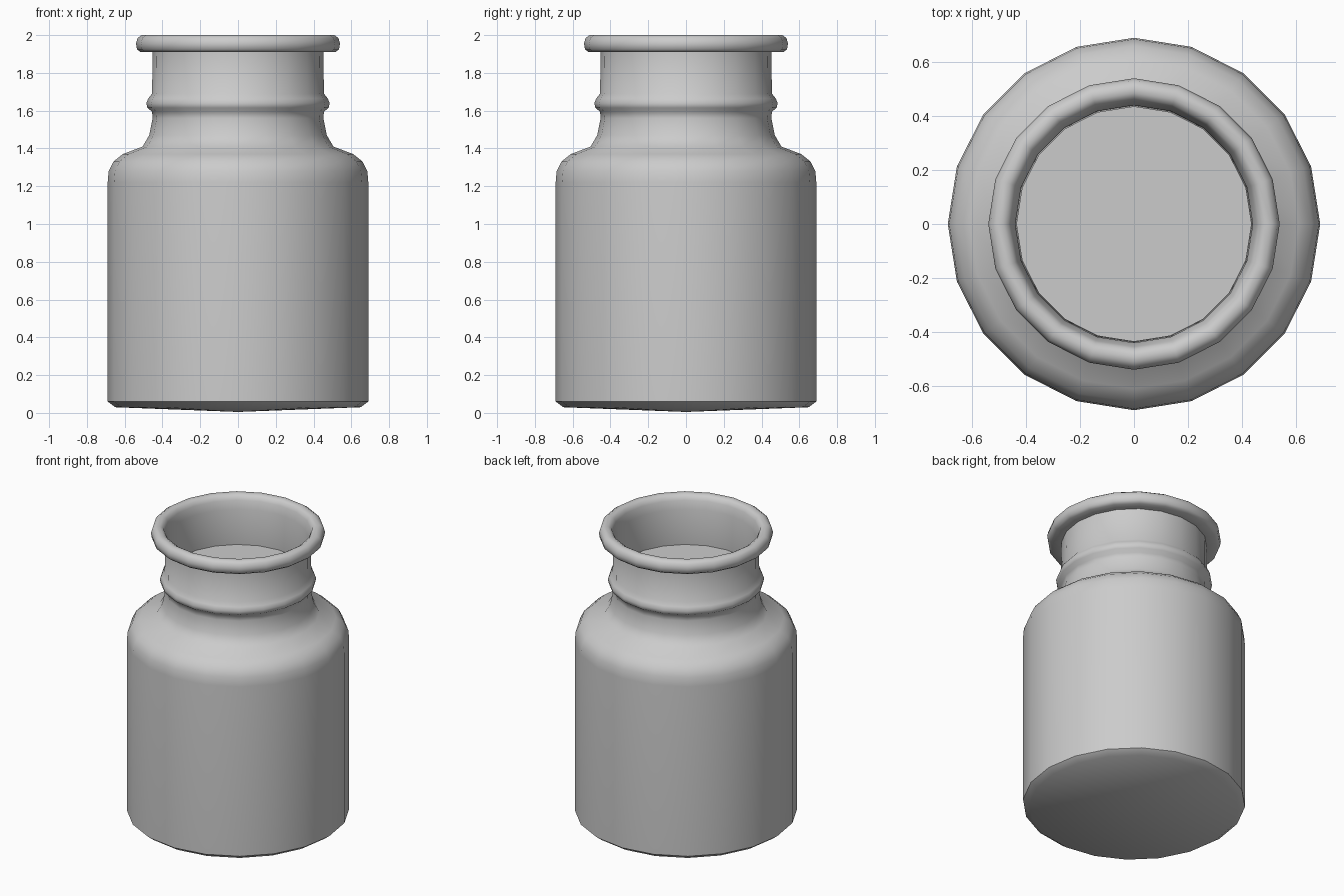
import bpy, bmesh
from math import cos, sin, pi, radians

if "Cube" in bpy.data.objects:
    bpy.data.objects.remove(bpy.data.objects["Cube"])

SIDES = 20


def lathe(name, profile):
    """Revolve (radius, z) points around z; zero radius becomes a pole."""
    bm = bmesh.new()
    rings = []
    for r, z in profile:
        if r == 0:
            rings.append([bm.verts.new((0, 0, z))] * SIDES)
        else:
            rings.append([bm.verts.new((r * cos(2 * pi * i / SIDES),
                                        r * sin(2 * pi * i / SIDES), z))
                          for i in range(SIDES)])
    for a, b in zip(rings, rings[1:]):
        for i in range(SIDES):
            j = (i + 1) % SIDES
            quad = list(dict.fromkeys([a[i], a[j], b[j], b[i]]))
            bm.faces.new(quad)
    bmesh.ops.recalc_face_normals(bm, faces=bm.faces)
    mesh = bpy.data.meshes.new(name)
    bm.to_mesh(mesh)
    bm.free()
    obj = bpy.data.objects.new(name, mesh)
    bpy.context.collection.objects.link(obj)
    bpy.ops.object.select_all(action='DESELECT')
    obj.select_set(True)
    bpy.context.view_layer.objects.active = obj
    bpy.ops.object.shade_smooth_by_angle(angle=radians(50))
    return obj


# Outer skin: slightly bulged base, body, shoulder, beaded neck, flared lip
outer = [(0, 0.005), (0.65, 0.03), (0.69, 0.06), (0.69, 1.22),
         (0.685, 1.28), (0.66, 1.33), (0.61, 1.37), (0.505, 1.41),
         (0.47, 1.47), (0.452, 1.56), (0.455, 1.595), (0.48, 1.615),
         (0.485, 1.64), (0.475, 1.665), (0.455, 1.69), (0.452, 1.91)]
lip = [(0.515, 1.91), (0.535, 1.925), (0.54, 1.955), (0.532, 1.985),
       (0.51, 2.0), (0.485, 2.0), (0.465, 1.988), (0.455, 1.965)]
# Inner wall and floor
inner = [(0.44, 1.91), (0.437, 1.5), (0.48, 1.39), (0.62, 1.33),
         (0.66, 1.22), (0.66, 0.08), (0, 0.08)]
lathe("jar", outer + lip + inner)

# Contents filling the jar up to the neck
lathe("contents", [(0, 0.1), (0.64, 0.1), (0.64, 1.22), (0.6, 1.32),
                   (0.465, 1.38), (0.436, 1.48), (0.436, 1.67), (0, 1.67)])
